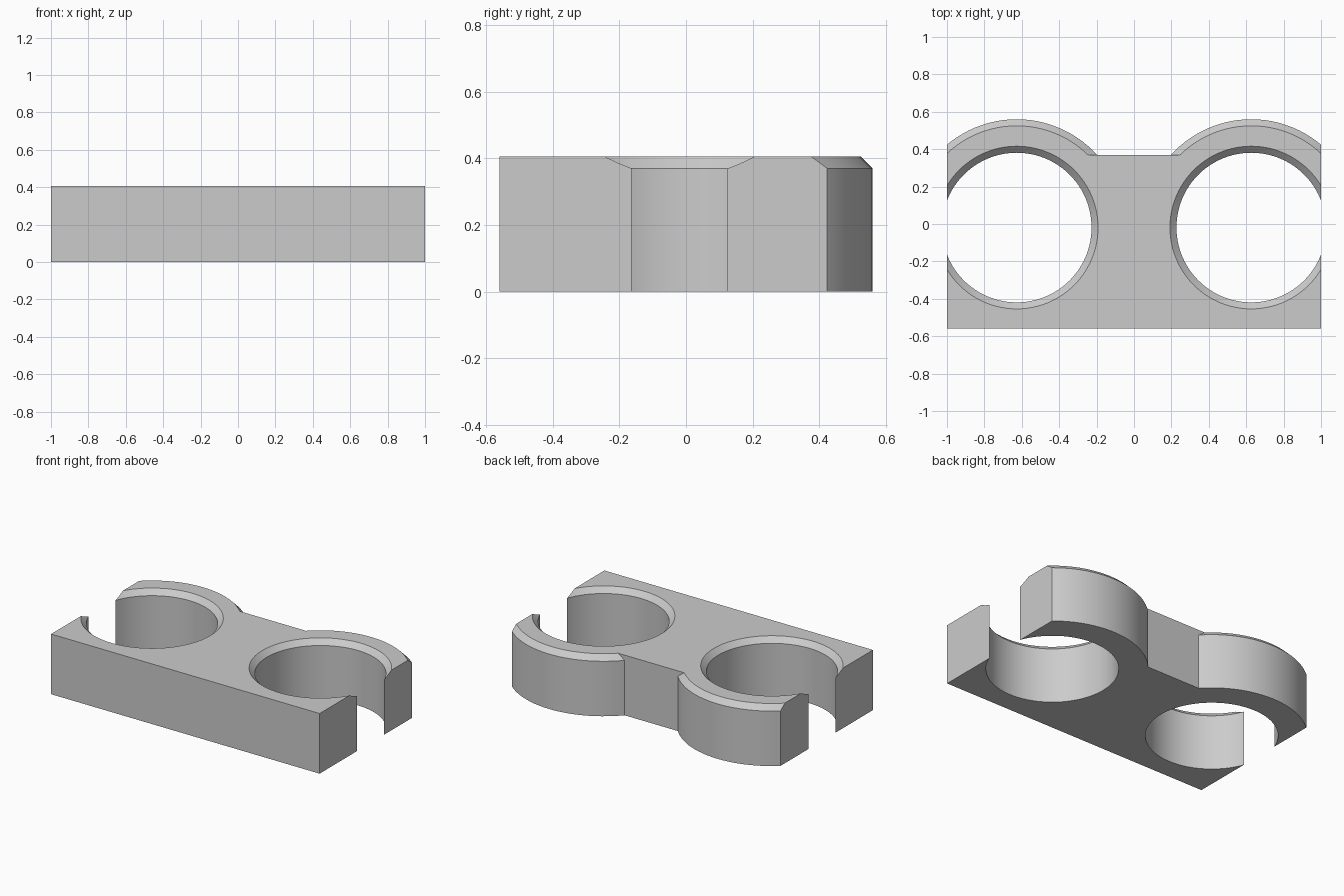
import bpy
import bmesh
import math
from mathutils import Vector

if "Cube" in bpy.data.objects:
    bpy.data.objects.remove(bpy.data.objects["Cube"], do_unlink=True)

HEIGHT = 0.405
CHAMFER = 0.035
FRONT, BACK = -0.56, 0.37          # straight walls of the block
RING_X, RING_Y = 0.627, -0.019     # centres of the two clips
BORE, COLLAR = 0.40, 0.579
OVER = 0.1                         # overshoot that the trim removes

grey = bpy.data.materials.new("light grey")
grey.use_nodes = True
colour = (0.6, 0.6, 0.6, 1)
grey.diffuse_color = colour
grey.node_tree.nodes["Principled BSDF"].inputs["Base Color"].default_value = colour


def new_object(name, bm):
    bmesh.ops.recalc_face_normals(bm, faces=bm.faces)
    mesh = bpy.data.meshes.new(name)
    bm.to_mesh(mesh)
    bm.free()
    mesh.materials.append(grey)
    obj = bpy.data.objects.new(name, mesh)
    bpy.context.collection.objects.link(obj)
    return obj


def box(name, low, high):
    low, high = Vector(low), Vector(high)
    bm = bmesh.new()
    bmesh.ops.create_cube(bm, size=1)
    for v in bm.verts:
        v.co = (low + high) / 2 + v.co * (high - low)
    return new_object(name, bm)


def turned(name, x, profile, sides=96):
    """Solid of revolution about a vertical axis, from (radius, z) pairs."""
    bm = bmesh.new()
    rings = []
    for r, z in profile:
        angles = [math.tau * i / sides for i in range(sides)]
        rings.append([bm.verts.new((x + r * math.cos(a), RING_Y + r * math.sin(a), z))
                      for a in angles])
    for a, b in zip(rings, rings[1:]):
        for i in range(sides):
            j = (i + 1) % sides
            bm.faces.new((a[i], a[j], b[j], b[i]))
    bm.faces.new(rings[0])
    bm.faces.new(rings[-1])
    return new_object(name, bm)


def combine(target, tool, operation):
    tool.hide_render = True
    mod = target.modifiers.new(operation.title(), 'BOOLEAN')
    mod.operation, mod.solver, mod.object = operation, 'EXACT', tool
    bpy.context.view_layer.objects.active = target
    bpy.ops.object.modifier_apply(modifier=mod.name)
    bpy.data.objects.remove(tool, do_unlink=True)


# Oversized block, trimmed to final size at the end
holder = box("double_clip_holder", (-1.3, FRONT - 0.3, -OVER), (1.3, BACK, HEIGHT + OVER))
shoulder = HEIGHT - CHAMFER
rise = OVER / 2

# Round collars with a chamfered top rim
for side in (-1, 1):
    combine(holder, turned("collar", side * RING_X, [
        (COLLAR, -rise), (COLLAR, shoulder),
        (COLLAR - CHAMFER - rise, HEIGHT + rise)]), 'UNION')

# Open bores with a countersunk mouth
for side in (-1, 1):
    combine(holder, turned("bore_cutter", side * RING_X, [
        (BORE, -2 * OVER), (BORE, shoulder),
        (BORE + CHAMFER + 2 * OVER, HEIGHT + 2 * OVER)]), 'DIFFERENCE')

# Trim the ends, front, base and top flat, which opens both clips sideways
combine(holder, box("trim_box", (-1, FRONT, 0), (1, 1, HEIGHT)), 'INTERSECT')

# Smooth round walls, crisp edges
bpy.ops.object.select_all(action='DESELECT')
holder.select_set(True)
bpy.context.view_layer.objects.active = holder
bpy.ops.object.shade_smooth_by_angle(angle=math.radians(25))
